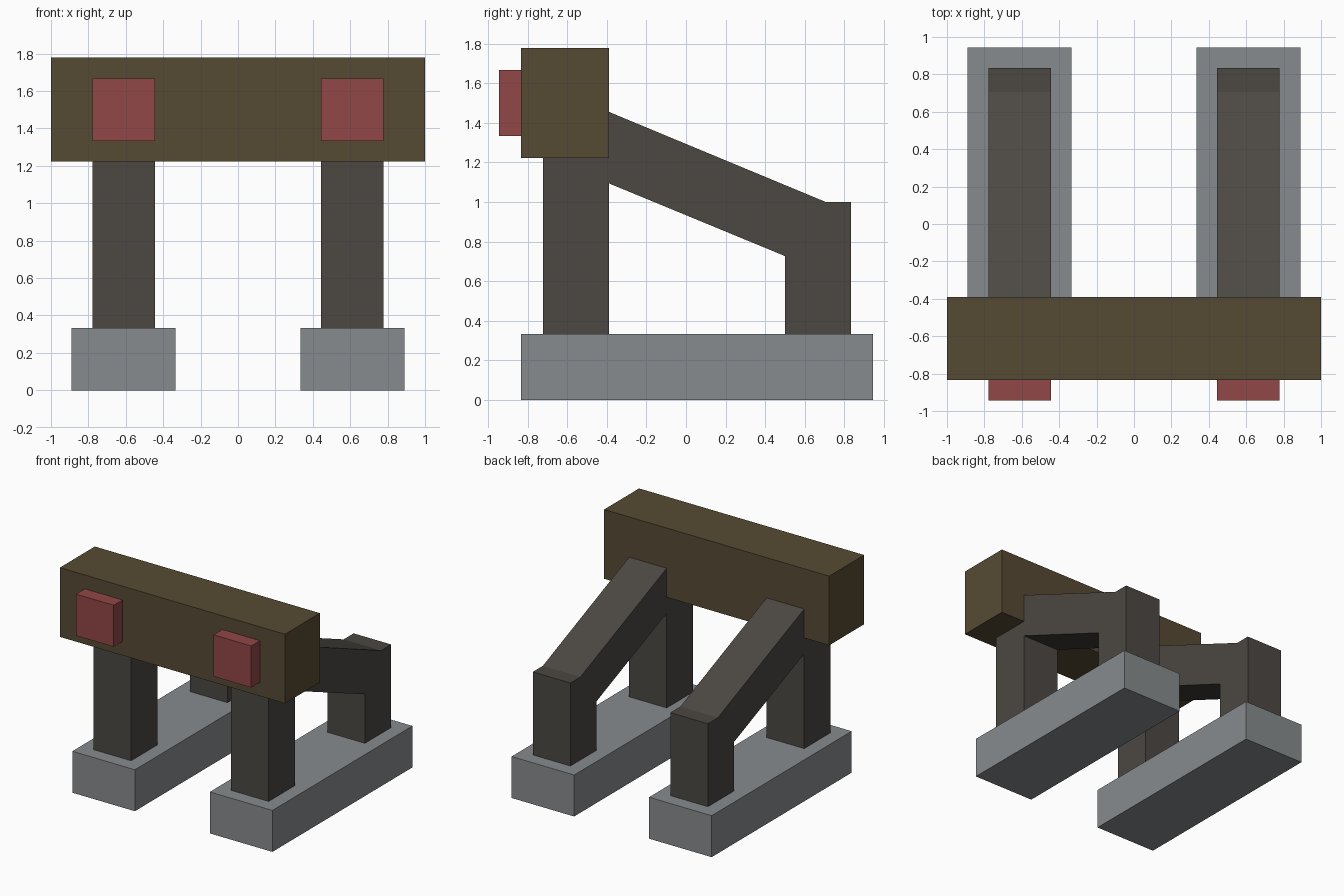
import bpy, bmesh

cube = bpy.data.objects.get("Cube")
if cube:
    bpy.data.objects.remove(cube, do_unlink=True)


def material(name, rgb):
    """Flat material from 0-255 display values, stored as linear."""
    lin = [((c / 255 + 0.055) / 1.055) ** 2.4 for c in rgb]
    mat = bpy.data.materials.new(name)
    mat.use_nodes = True
    mat.diffuse_color = (*lin, 1)
    bsdf = next(n for n in mat.node_tree.nodes if n.type == 'BSDF_PRINCIPLED')
    bsdf.inputs["Base Color"].default_value = (*lin, 1)
    bsdf.inputs["Roughness"].default_value = 0.8
    return mat


BROWN = material("brown wood", (86, 74, 51))
DARK = material("dark timber", (76, 72, 67))
GREY = material("grey stone", (135, 139, 141))
RED = material("red pad", (146, 71, 71))


def extrude_profile(name, yz, x0, x1, mat):
    """Extrude a side profile of (y, z) points from x0 to x1."""
    bm = bmesh.new()
    face = bm.faces.new([bm.verts.new((x0, y, z)) for y, z in yz])
    ext = bmesh.ops.extrude_face_region(bm, geom=[face])
    verts = [g for g in ext["geom"] if isinstance(g, bmesh.types.BMVert)]
    bmesh.ops.translate(bm, verts=verts, vec=(x1 - x0, 0, 0))
    bmesh.ops.recalc_face_normals(bm, faces=bm.faces)
    mesh = bpy.data.meshes.new(name)
    bm.to_mesh(mesh)
    bm.free()
    mesh.materials.append(mat)
    obj = bpy.data.objects.new(name, mesh)
    bpy.context.collection.objects.link(obj)
    return obj


def box(name, x, y, z, mat):
    profile = [(y[0], z[0]), (y[1], z[0]), (y[1], z[1]), (y[0], z[1])]
    return extrude_profile(name, profile, x[0], x[1], mat)


# Cross beam
box("cross_beam", (-1, 1), (-0.833, -0.389), (1.222, 1.778), BROWN)

# Rear post with the sloping brace that meets the front post and beam
STRUT = [(-0.389, 1.094), (0.5, 0.727), (0.5, 0.333), (0.833, 0.333),
         (0.833, 1.0), (0.706, 1.0), (-0.389, 1.455)]

for side, cx in (("right", -0.611), ("left", 0.611)):
    wide = (cx - 0.278, cx + 0.278)
    slim = (cx - 0.167, cx + 0.167)
    box(f"{side}_base", wide, (-0.833, 0.944), (0, 0.333), GREY)
    box(f"{side}_front_post", slim, (-0.722, -0.389), (0.333, 1.222), DARK)
    extrude_profile(f"{side}_rear_strut", STRUT, *slim, DARK)
    box(f"{side}_bumper_pad", slim, (-0.944, -0.833), (1.333, 1.667), RED)
